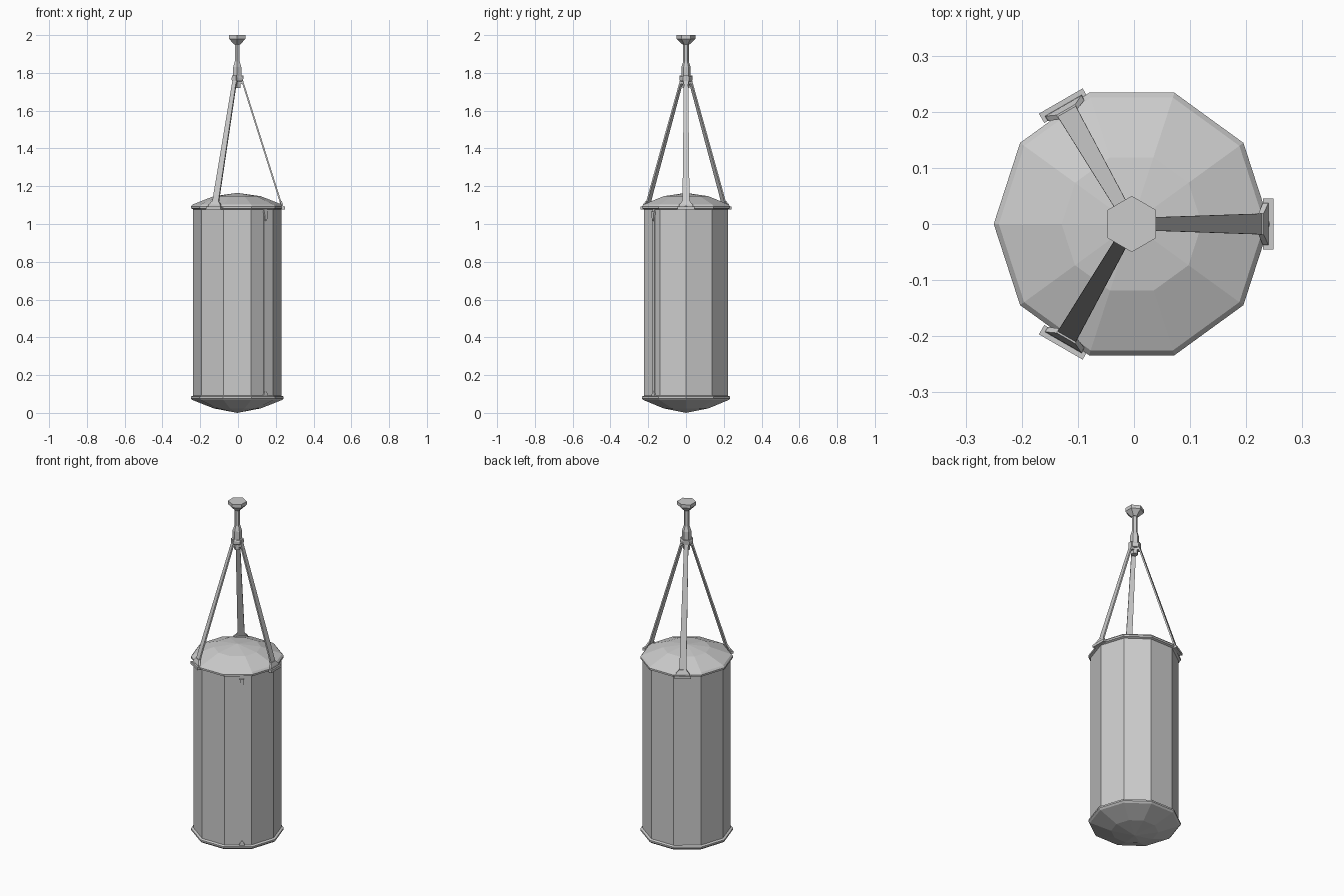
import bpy, bmesh, math
from mathutils import Matrix, Vector

cube = bpy.data.objects.get("Cube")
if cube:
    bpy.data.objects.remove(cube, do_unlink=True)

mat = bpy.data.materials.new("plain grey")
mat.use_nodes = True
GREY = (0.6, 0.6, 0.6, 1)
mat.diffuse_color = GREY
mat.node_tree.nodes["Principled BSDF"].inputs["Base Color"].default_value = GREY

AXIS = Matrix.Translation((-0.004, 0, 0))


def finish(name, bm, matrix=AXIS):
    bmesh.ops.recalc_face_normals(bm, faces=bm.faces)
    mesh = bpy.data.meshes.new(name)
    bm.to_mesh(mesh)
    bm.free()
    mesh.materials.append(mat)
    obj = bpy.data.objects.new(name, mesh)
    obj.matrix_world = matrix
    bpy.context.collection.objects.link(obj)
    return obj


def lathe(name, profile, sides, phase=0):
    """Faceted solid from (radius, height) points, closed at both ends."""
    bm = bmesh.new()
    rings = []
    for r, z in profile:
        count = sides if r > 0 else 1
        rings.append([bm.verts.new((r * math.cos(phase + math.tau * i / sides),
                                    r * math.sin(phase + math.tau * i / sides), z))
                      for i in range(count)])
    for a, b in zip(rings, rings[1:]):
        for i in range(sides):
            j = (i + 1) % sides
            quad = [a[i % len(a)], a[j % len(a)], b[j % len(b)], b[i % len(b)]]
            bm.faces.new(list(dict.fromkeys(quad)))
    for ring in (rings[0], rings[-1]):
        if len(ring) > 2:
            bm.faces.new(ring)
    return finish(name, bm)


def loft(name, sections, matrix):
    """Box-like solid; each section is (x inner, x outer, half width, z)."""
    bm = bmesh.new()
    rings = [[bm.verts.new(p) for p in ((x0, -w, z), (x1, -w, z), (x1, w, z), (x0, w, z))]
             for x0, x1, w, z in sections]
    for a, b in zip(rings, rings[1:]):
        for i in range(4):
            j = (i + 1) % 4
            bm.faces.new((a[i], a[j], b[j], b[i]))
    bm.faces.new(rings[0])
    bm.faces.new(rings[-1])
    return finish(name, bm, matrix)


# Ten-sided bag with domed ends
lathe("bag_body", [(0.234, 0.085), (0.234, 1.09)], 10)
lathe("top_dome", [(0.234, 1.078), (0.246, 1.083), (0.246, 1.093), (0.237, 1.103),
                   (0.125, 1.147), (0, 1.165)], 10)
lathe("bottom_dome", [(0, 0), (0.125, 0.024), (0.237, 0.068), (0.246, 0.077),
                      (0.246, 0.086), (0.234, 0.091)], 10)

# Hexagonal hanger stem, mounting cap and collar
HEX = math.pi / 6
lathe("hanger_stem", [(0.019, 1.72), (0.019, 1.76), (0.025, 1.78), (0.025, 1.83),
                      (0.015, 1.86), (0.015, 1.965)], 6, HEX)
lathe("mounting_cap", [(0.018, 1.95), (0.05, 1.98), (0.05, 2.0)], 6, HEX)
lathe("collar", [(0.03, 1.755), (0.034, 1.762), (0.034, 1.775), (0.03, 1.782)], 6, HEX)

# Three tapered straps, each with a flared foot and a lug at the collar
for i, side in enumerate(("left", "back_right", "front_right")):
    turn = AXIS @ Matrix.Rotation(math.tau * i / 3, 4, "Z")
    loft("strap_" + side, [(0.231, 0.24, 0.019, 1.095), (0.208, 0.217, 0.018, 1.17),
                           (0.02, 0.029, 0.0115, 1.765)], turn)
    loft("strap_flare_" + side, [(0.234, 0.244, 0.038, 1.092), (0.233, 0.243, 0.036, 1.102),
                                 (0.226, 0.235, 0.019, 1.122)], turn)
    loft("strap_foot_" + side, [(0.234, 0.253, 0.045, 1.078), (0.234, 0.253, 0.045, 1.093)], turn)
    loft("strap_lug_" + side, [(0.01, 0.03, 0.012, 1.74), (0.01, 0.033, 0.012, 1.785)], turn)

# Seam strip on one panel, with a pull tab and a bottom stop
panel = AXIS @ Matrix.Rotation(math.radians(-54), 4, "Z") @ Matrix.Translation((0.2225, 0.02, 0))
loft("seam_strip", [(-0.005, 0.005, 0.009, 0.09), (-0.005, 0.005, 0.009, 1.085)], panel)
loft("seam_pull", [(0, 0.011, 0.005, 1.015), (0, 0.011, 0.009, 1.045),
                   (0, 0.011, 0.012, 1.065)], panel)
loft("seam_stop", [(0, 0.008, 0.016, 0.09), (0, 0.007, 0.005, 0.115)], panel)
